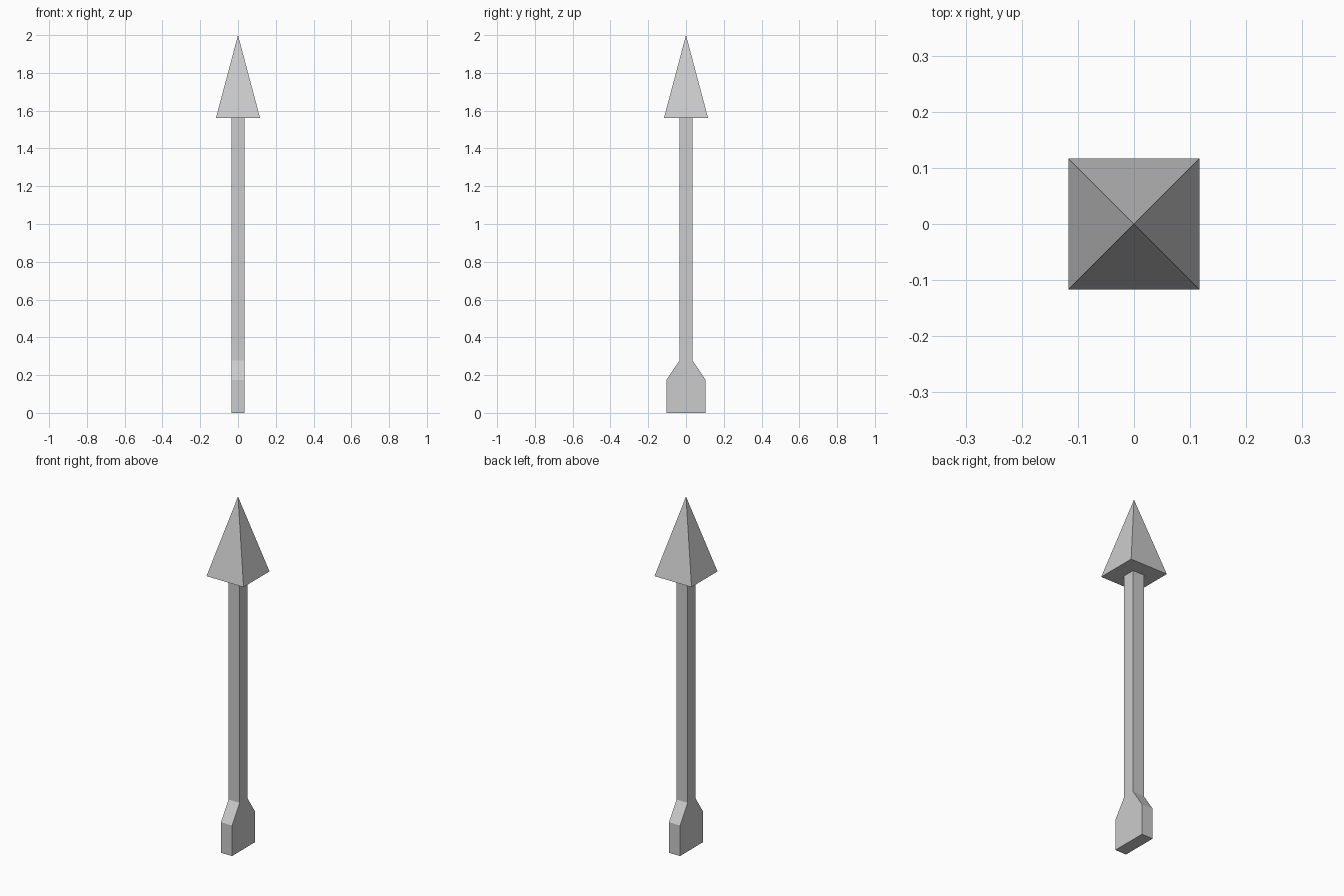
import bpy, bmesh, math
from mathutils import Matrix

if "Cube" in bpy.data.objects:
    bpy.data.objects.remove(bpy.data.objects["Cube"])

SHAFT = 0.035      # half thickness of shaft and tail
HEAD = 0.117       # half width of the head
HEAD_Z, TOP = 1.56, 2.0


def add_object(name, bm):
    bmesh.ops.recalc_face_normals(bm, faces=bm.faces)
    mesh = bpy.data.meshes.new(name)
    bm.to_mesh(mesh)
    bm.free()
    obj = bpy.data.objects.new(name, mesh)
    bpy.context.collection.objects.link(obj)
    return obj


# Shaft with flared tail: mirrored (y, z) outline extruded along x
half = [(0.104, 0), (0.104, 0.174), (SHAFT, 0.277), (SHAFT, HEAD_Z)]
outline = half + [(-y, z) for y, z in reversed(half)]
bm = bmesh.new()
face = bm.faces.new([bm.verts.new((-SHAFT, y, z)) for y, z in outline])
ext = bmesh.ops.extrude_face_region(bm, geom=[face])
bmesh.ops.translate(bm, vec=(2 * SHAFT, 0, 0),
                    verts=[v for v in ext["geom"] if isinstance(v, bmesh.types.BMVert)])
add_object("shaft_and_tail", bm)

# Pyramid head: four-sided cone
bm = bmesh.new()
bmesh.ops.create_cone(
    bm, cap_ends=True, segments=4, radius1=HEAD * math.sqrt(2), radius2=0,
    depth=TOP - HEAD_Z,
    matrix=Matrix.Translation((0, 0, (TOP + HEAD_Z) / 2)) @ Matrix.Rotation(math.pi / 4, 4, "Z"))
bmesh.ops.remove_doubles(bm, verts=bm.verts, dist=1e-4)
add_object("arrow_head", bm)
